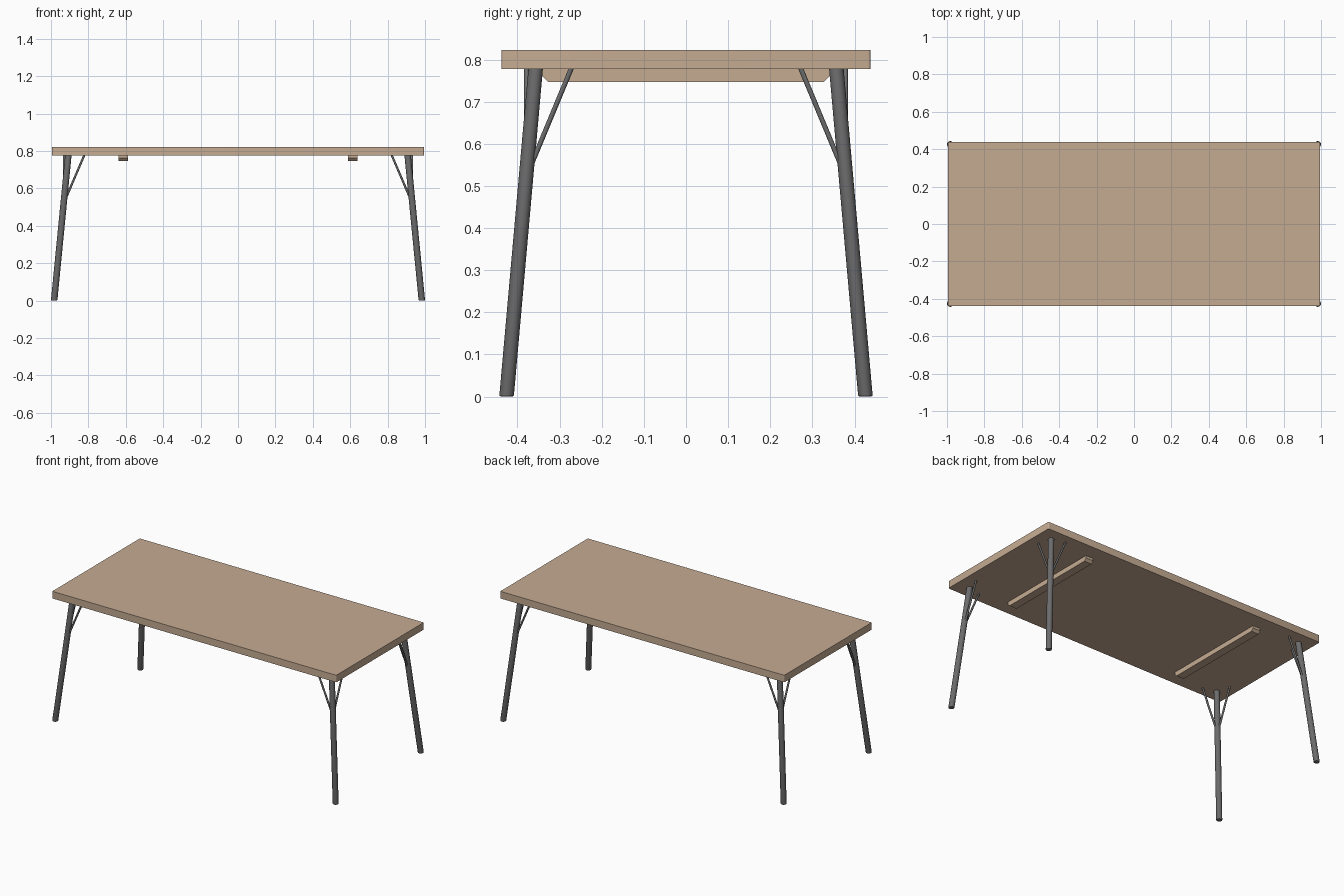
import bpy, bmesh
from mathutils import Vector

if "Cube" in bpy.data.objects:
    bpy.data.objects.remove(bpy.data.objects["Cube"])


def material(name, rgb):
    m = bpy.data.materials.new(name)
    m.diffuse_color = (*rgb, 1.0)
    m.use_nodes = True
    m.node_tree.nodes["Principled BSDF"].inputs["Base Color"].default_value = m.diffuse_color
    return m


WOOD = material("light wood", (0.56, 0.41, 0.29))
METAL = material("grey metal", (0.15, 0.15, 0.155))


def finish(bm, name, mat, smooth=True):
    bmesh.ops.recalc_face_normals(bm, faces=bm.faces)
    me = bpy.data.meshes.new(name)
    bm.to_mesh(me)
    bm.free()
    me.materials.append(mat)
    ob = bpy.data.objects.new(name, me)
    bpy.context.collection.objects.link(ob)
    if smooth:
        bpy.ops.object.select_all(action='DESELECT')
        ob.select_set(True)
        bpy.context.view_layer.objects.active = ob
        bpy.ops.object.shade_smooth_by_angle(angle=0.6)
    return ob


def rod(name, a, b, r, cut_low, cut_high, foot=0.0, sides=24):
    """Slanted round rod whose ends are cut level, or left square if None."""
    a, b = Vector(a), Vector(b)
    d = (b - a).normalized()
    u = d.cross(Vector((0, 1, 0))).normalized()
    rot = Vector((0, 0, 1)).rotation_difference(d).to_matrix()
    bm = bmesh.new()
    bmesh.ops.create_cone(bm, cap_ends=True, segments=sides, radius1=r, radius2=r,
                          depth=(b - a).length)
    bmesh.ops.rotate(bm, matrix=rot, verts=bm.verts)
    bmesh.ops.translate(bm, vec=(a + b) / 2, verts=bm.verts)
    # slide the end rings along the axis onto level planes
    mid = (a.z + b.z) / 2
    for v in bm.verts:
        target = cut_low if v.co.z < mid else cut_high
        if target is not None:
            v.co += d * ((target - v.co.z) / d.z)
    if foot:
        rim = [e for e in bm.edges if all(v.co.z < 0.001 for v in e.verts)]
        bmesh.ops.bevel(bm, geom=rim, offset=foot, segments=2, profile=0.5,
                        affect='EDGES')
    return finish(bm, name, METAL)


UNDER, TOP = 0.777, 0.822

# tabletop with slightly rounded upright corners
bm = bmesh.new()
bmesh.ops.create_cube(bm, size=1)
for v in bm.verts:
    v.co = (v.co.x * 1.99, v.co.y * 0.876, UNDER + (v.co.z + 0.5) * (TOP - UNDER))
upright = [e for e in bm.edges if abs(e.verts[0].co.z - e.verts[1].co.z) > 0.01]
bmesh.ops.bevel(bm, geom=upright, offset=0.006, segments=4, profile=0.5, affect='EDGES')
finish(bm, "tabletop", WOOD)

# battens under the top, with chamfered lower ends
for sx in (-1, 1):
    bm = bmesh.new()
    outline = [(-0.342, UNDER), (-0.342, 0.762), (-0.328, 0.747),
               (0.328, 0.747), (0.342, 0.762), (0.342, UNDER)]
    face = bm.faces.new([bm.verts.new((sx * 0.613 - 0.026, y, z)) for y, z in outline])
    side = bmesh.ops.extrude_face_region(bm, geom=[face])
    bmesh.ops.translate(bm, vec=(0.052, 0, 0),
                        verts=[g for g in side['geom'] if isinstance(g, bmesh.types.BMVert)])
    finish(bm, "batten", WOOD, smooth=False)

# splayed legs, each with one brace along x and one along y
for sx in (-1, 1):
    for sy in (-1, 1):
        foot = Vector((sx * 0.983, sy * 0.426, 0))
        head = Vector((sx * 0.907, sy * 0.357, UNDER))
        rod("leg", foot, head, 0.0172, 0.0, UNDER, foot=0.004)
        joint = foot.lerp(head, 0.535 / UNDER)
        start = joint + Vector((0, 0, -0.012))
        rod("brace_x", start, (sx * 0.822, joint.y, UNDER), 0.0058, None, UNDER, sides=16)
        rod("brace_y", start, (joint.x, sy * 0.273, UNDER), 0.0058, None, UNDER, sides=16)
